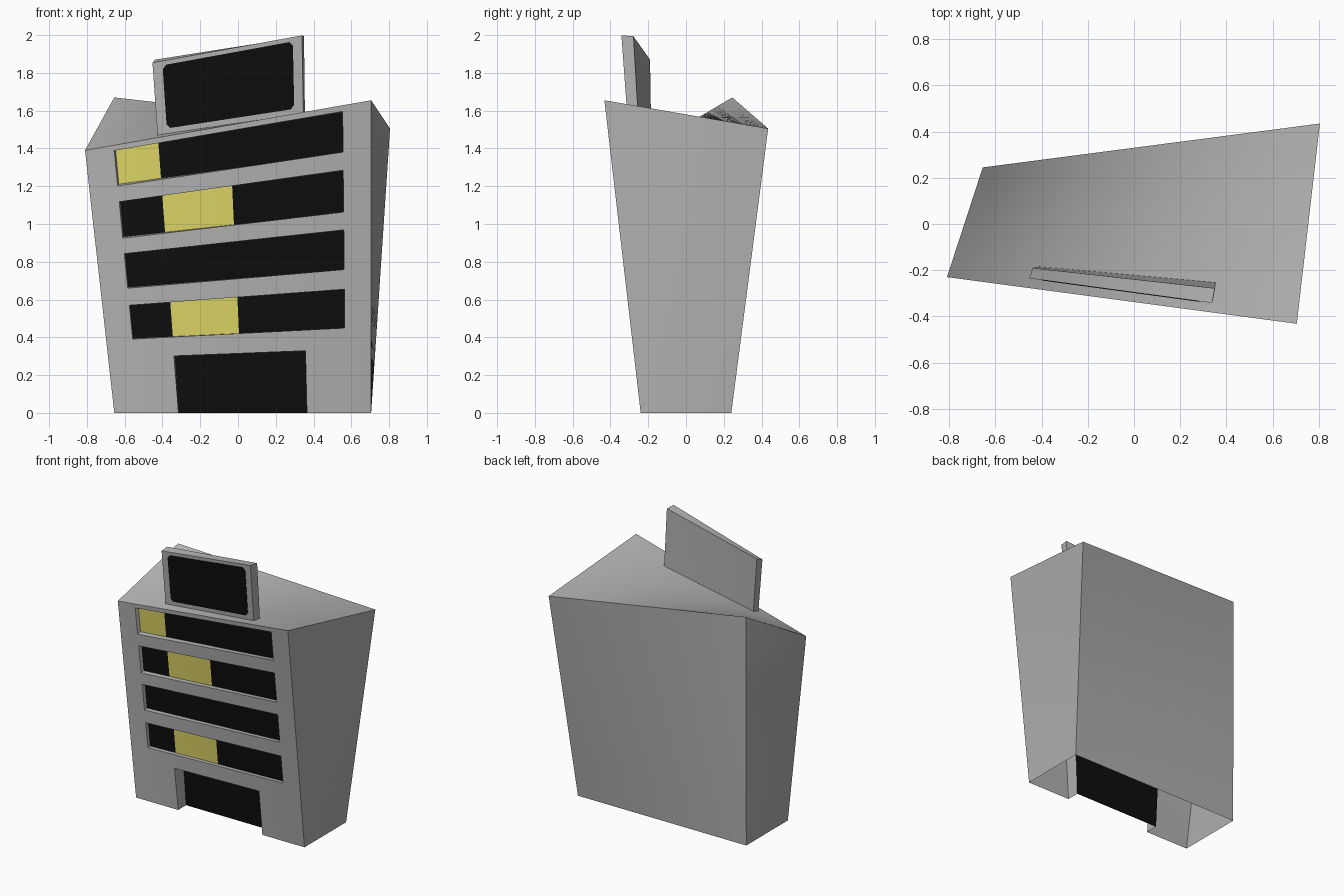
import bpy, bmesh, math
from mathutils import Vector

if "Cube" in bpy.data.objects:
    bpy.data.objects.remove(bpy.data.objects["Cube"])


def material(name, rgb):
    m = bpy.data.materials.new(name)
    m.diffuse_color = (*rgb, 1)
    m.use_nodes = True
    m.node_tree.nodes["Principled BSDF"].inputs["Base Color"].default_value = m.diffuse_color
    return m


GRAY = material("concrete gray", (0.44, 0.44, 0.44))
BLACK = material("dark glass", (0.004, 0.004, 0.004))
YELLOW = material("lit window yellow", (0.72, 0.66, 0.13))

# Skewed cage: bottom and top corners in order front-left, front-right, back-left, back-right
BASE = [Vector(p) for p in ((-.655, -.24, 0), (.705, -.24, 0), (-.655, .24, 0), (.705, .24, 0))]
TOP = [Vector(p) for p in ((-.81, -.23, 1.39), (.705, -.432, 1.655),
                           (-.655, .245, 1.67), (.805, .435, 1.505))]


def warp(u, v, w):
    """Unit cube position (across, back, up) to the cartoon-skewed shape."""
    def plane(c):
        return c[0].lerp(c[1], u).lerp(c[2].lerp(c[3], u), v)
    return plane(BASE).lerp(plane(TOP), w) if w <= 1 else \
        plane(BASE) + (plane(TOP) - plane(BASE)) * w


def face(bm, pts, mat=0):
    f = bm.faces.new([bm.verts.new(warp(*p)) for p in pts])
    f.material_index = mat


def patch(bm, axis, at, s, t):
    """Grid of quads on the plane where the given axis is fixed."""
    for s0, s1 in zip(s, s[1:]):
        for t0, t1 in zip(t, t[1:]):
            pts = []
            for p in ((s0, t0), (s1, t0), (s1, t1), (s0, t1)):
                p = list(p)
                p.insert(axis, at)
                pts.append(p)
            face(bm, pts)


def finish(bm, name, mats):
    bmesh.ops.remove_doubles(bm, verts=bm.verts, dist=1e-4)
    bmesh.ops.recalc_face_normals(bm, faces=bm.faces)
    me = bpy.data.meshes.new(name)
    bm.to_mesh(me)
    bm.free()
    for m in mats:
        me.materials.append(m)
    me.polygons.foreach_set("use_smooth", [True] * len(me.polygons))
    me.set_sharp_from_angle(angle=math.radians(30))
    ob = bpy.data.objects.new(name, me)
    bpy.context.collection.objects.link(ob)
    return ob


# Building shell, open underneath
US = [i / 20 for i in range(21)]
VS = [i / 8 for i in range(9)]
WS = [0, .207, .276, .402, .466, .595, .653, .789, .848, .98, 1]
# opening per band: (left, right, depth, lit left, lit right)
OPENINGS = {
    0: (.25, .75, .19, 0, 0),      # doorway
    2: (.1, .9, .05, .25, .5),     # window rows
    4: (.1, .9, .05, 0, 0),
    6: (.1, .9, .05, .25, .5),
    8: (.1, .9, .05, .1, .25),
}
bm = bmesh.new()
patch(bm, 1, 1, US, WS)        # back
patch(bm, 0, 0, VS, WS)        # left
patch(bm, 0, 1, VS, WS)        # right
patch(bm, 2, 1, US, VS)        # roof
for k, (w0, w1) in enumerate(zip(WS, WS[1:])):
    left, right, depth, lit0, lit1 = OPENINGS.get(k, (2, 2, 0, 0, 0))
    for u0, u1 in zip(US, US[1:]):
        mid = (u0 + u1) / 2
        inside = left < mid < right
        v = depth if inside else 0
        mat = (2 if lit0 < mid < lit1 else 1) if inside else 0
        face(bm, [(u0, v, w0), (u1, v, w0), (u1, v, w1), (u0, v, w1)], mat)
        if inside:             # sill and lintel of the recess
            for w in ((w1,) if k == 0 else (w0, w1)):
                face(bm, [(u0, 0, w), (u1, 0, w), (u1, v, w), (u0, v, w)])
    if depth:                  # side walls of the recess
        for u in (left, right):
            face(bm, [(u, 0, w0), (u, depth, w0), (u, depth, w1), (u, 0, w1)])
finish(bm, "building", [GRAY, BLACK, YELLOW])

# Rooftop billboard
U0, U1, V0, V1, W0, W1 = .245, .756, .092, .167, 1, 1.26
su = [U0 + (U1 - U0) * i / 10 for i in range(11)]
sw = [W0, (W0 + W1) / 2, W1]
bm = bmesh.new()
for v in (V0, V1):
    patch(bm, 1, v, su, sw)
for u in (U0, U1):
    patch(bm, 0, u, [V0, V1], sw)
for w in (W0, W1):
    patch(bm, 2, w, su, [V0, V1])
finish(bm, "billboard", [GRAY])

# Dark screen with clipped corners, a thin plate on the billboard front
a, b, c, d, e, g = .279, .725, 1.019, 1.245, .012, .014
cols = [a, a + e] + [a + e + (b - a - 2 * e) * i / 8 for i in range(1, 9)] + [b]
bm = bmesh.new()
for i, (u0, u1) in enumerate(zip(cols, cols[1:])):
    l = g if i == 0 else 0
    r = g if i == len(cols) - 2 else 0
    face(bm, [(u0, V0 - .005, c + l), (u1, V0 - .005, c + r),
              (u1, V0 - .005, d - r), (u0, V0 - .005, d - l)])
bmesh.ops.remove_doubles(bm, verts=bm.verts, dist=1e-4)
rim = [ed for ed in bm.edges if ed.is_boundary]
ext = bmesh.ops.extrude_edge_only(bm, edges=rim)
for v in ext["geom"]:
    if isinstance(v, bmesh.types.BMVert):
        v.co.y += .004
finish(bm, "billboard_screen", [BLACK])
